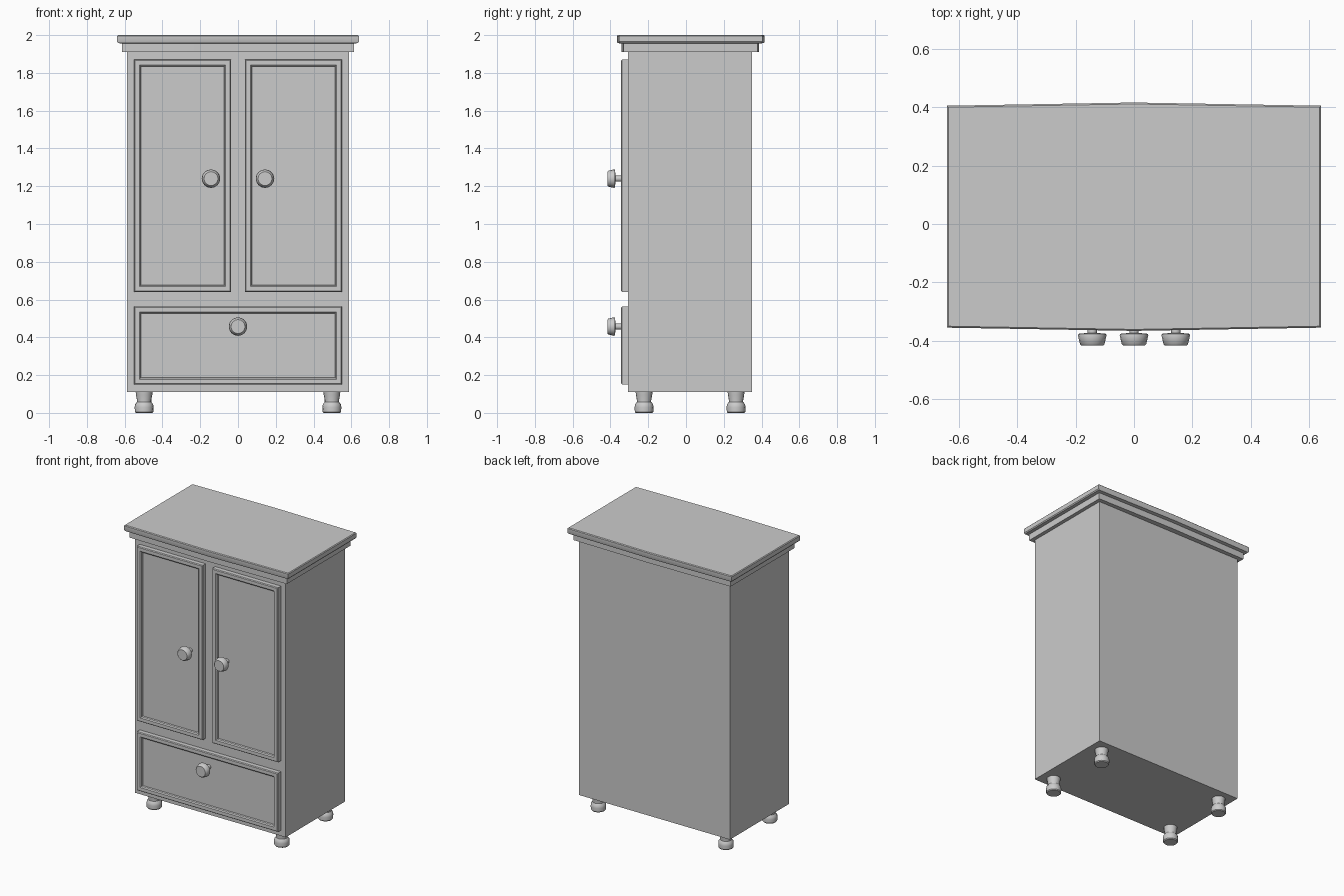
import bpy, bmesh, math
from mathutils import Matrix

if "Cube" in bpy.data.objects:
    bpy.data.objects.remove(bpy.data.objects["Cube"])


def finish(name, bm, angle=35):
    bmesh.ops.recalc_face_normals(bm, faces=bm.faces[:])
    me = bpy.data.meshes.new(name)
    bm.to_mesh(me)
    bm.free()
    ob = bpy.data.objects.new(name, me)
    bpy.context.collection.objects.link(ob)
    bpy.ops.object.select_all(action='DESELECT')
    ob.select_set(True)
    bpy.context.view_layer.objects.active = ob
    bpy.ops.object.shade_smooth_by_angle(angle=math.radians(angle))
    return ob


def loft(name, loops, matrix=None, angle=35):
    """Skin matching loops of points and cap both ends."""
    bm = bmesh.new()
    rings = [[bm.verts.new(p) for p in loop] for loop in loops]
    n = len(rings[0])
    for a, b in zip(rings, rings[1:]):
        for i in range(n):
            j = (i + 1) % n
            bm.faces.new((a[i], a[j], b[j], b[i]))
    bm.faces.new(rings[0])
    bm.faces.new(rings[-1])
    if matrix:
        bm.transform(matrix)
    return finish(name, bm, angle)


def turned(name, profile, matrix, sides=16):
    """Lathe-turned part from (radius, height) pairs."""
    step = 2 * math.pi / sides
    loops = [[(r * math.cos(i * step), r * math.sin(i * step), h) for i in range(sides)]
             for r, h in profile]
    return loft(name, loops, matrix)


def framed_panel(name, x0, x1, z0, z1):
    """Raised moulded frame around a recessed flat panel."""
    section = [(0, -0.30), (0, -0.338), (0.005, -0.343), (0.028, -0.343),
               (0.035, -0.337), (0.037, -0.325)]
    loops = [[(x0 + d, y, z0 + d), (x1 - d, y, z0 + d), (x1 - d, y, z1 - d), (x0 + d, y, z1 - d)]
             for d, y in section]
    return loft(name, loops, angle=25)


def plan(hw, front, back, bow, z):
    """Cornice outline, slightly bowed at the middle of front and back."""
    return [(-hw, front, z), (0, front - bow, z), (hw, front, z),
            (hw, back, z), (0, back + bow, z), (-hw, back, z)]


# Carcass
bx, by0, by1 = 0.587, -0.307, 0.35
loft("carcass", [[(-bx, by0, z), (bx, by0, z), (bx, by1, z), (-bx, by1, z)] for z in (0.11, 1.92)])

# Two-step cornice
loft("cornice", [plan(0.613, -0.332, 0.378, 0.009, 1.91),
                 plan(0.613, -0.332, 0.378, 0.009, 1.955),
                 plan(0.635, -0.351, 0.401, 0.011, 1.958),
                 plan(0.640, -0.355, 0.405, 0.011, 1.965),
                 plan(0.640, -0.355, 0.405, 0.011, 1.995),
                 plan(0.635, -0.350, 0.400, 0.011, 2.0)])

# Doors and drawer front
framed_panel("left_door", -0.55, -0.037, 0.64, 1.87)
framed_panel("right_door", 0.037, 0.55, 0.64, 1.87)
framed_panel("drawer_front", -0.55, 0.55, 0.15, 0.563)

# Knobs, turned along -y
knob = [(0.016, 0.315), (0.016, 0.373), (0.047, 0.376), (0.049, 0.381),
        (0.042, 0.411), (0.037, 0.416)]
for name, x, z in (("left_door_knob", -0.143, 1.24), ("right_door_knob", 0.143, 1.24),
                   ("drawer_knob", 0, 0.457)):
    turned(name, knob, Matrix.Translation((x, 0, z)) @ Matrix.Rotation(math.pi / 2, 4, 'X'))

# Turned feet
foot = [(0.044, 0), (0.049, 0.006), (0.050, 0.03), (0.048, 0.045), (0.038, 0.058),
        (0.038, 0.068), (0.043, 0.095), (0.045, 0.115)]
for side, x in (("left", -0.497), ("right", 0.497)):
    for end, y in (("front", -0.222), ("back", 0.265)):
        turned(f"{end}_{side}_foot", foot, Matrix.Translation((x, y, 0)))
